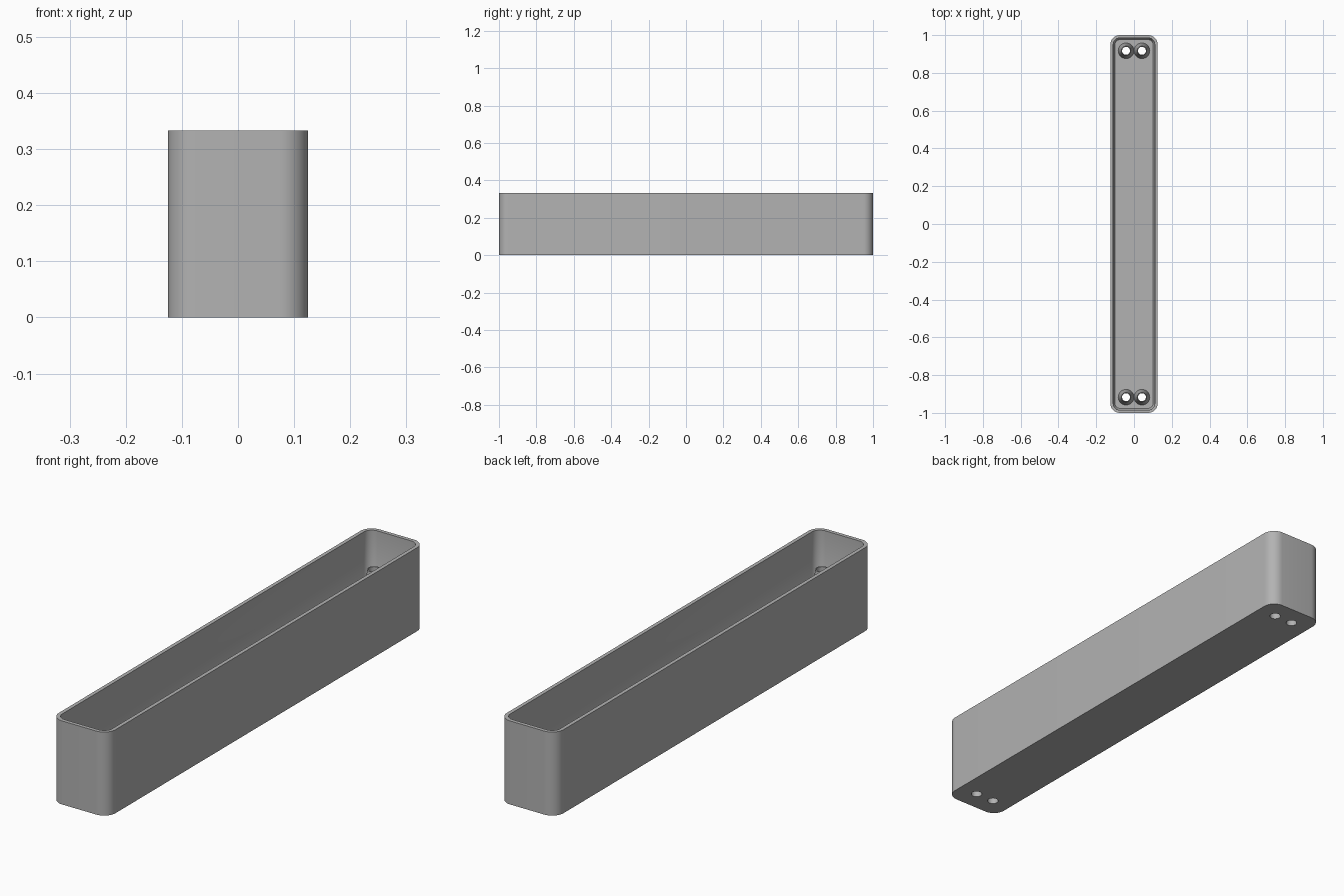
import bpy, bmesh, math

cube = bpy.data.objects.get("Cube")
if cube:
    bpy.data.objects.remove(cube, do_unlink=True)

HALF_X, HALF_Y, HEIGHT, RADIUS = 0.125, 1.0, 0.333, 0.05
FLOOR = 0.02
BORE, POST_X, POST_Y, POST_TOP = 0.021, 0.042, 0.917, 0.215

grey = bpy.data.materials.new("plain grey")
grey.use_nodes = True
colour = (0.45, 0.45, 0.45, 1)
grey.diffuse_color = colour
grey.node_tree.nodes["Principled BSDF"].inputs["Base Color"].default_value = colour


def rounded_loop(bm, inset, z, steps=10):
    """Ring of vertices around a rounded rectangle."""
    r = RADIUS - inset
    cx, cy = HALF_X - RADIUS, HALF_Y - RADIUS
    ring = []
    for q, (sx, sy) in enumerate([(1, 1), (-1, 1), (-1, -1), (1, -1)]):
        for i in range(steps + 1):
            a = (q + i / steps) * math.pi / 2
            ring.append(bm.verts.new((sx * cx + r * math.cos(a), sy * cy + r * math.sin(a), z)))
    return ring


def circle_loop(bm, x, y, r, z, steps=32):
    return [bm.verts.new((x + r * math.cos(2 * math.pi * i / steps),
                          y + r * math.sin(2 * math.pi * i / steps), z)) for i in range(steps)]


def bridge(bm, a, b):
    for i in range(len(a)):
        j = (i + 1) % len(a)
        bm.faces.new((a[i], a[j], b[j], b[i]))


def finish(bm, name):
    bmesh.ops.recalc_face_normals(bm, faces=bm.faces)
    mesh = bpy.data.meshes.new(name)
    bm.to_mesh(mesh)
    bm.free()
    mesh.materials.append(grey)
    obj = bpy.data.objects.new(name, mesh)
    bpy.context.collection.objects.link(obj)
    return obj


def smooth(obj):
    bpy.ops.object.select_all(action='DESELECT')
    obj.select_set(True)
    bpy.context.view_layer.objects.active = obj
    bpy.ops.object.shade_smooth_by_angle(angle=math.radians(35))


# Open tray with a thin wall and a small slope at the foot of the inner wall
bm = bmesh.new()
rings = [rounded_loop(bm, inset, z) for inset, z in
         [(0, 0), (0, HEIGHT), (0.015, HEIGHT), (0.017, FLOOR + 0.01), (0.024, FLOOR)]]
for a, b in zip(rings, rings[1:]):
    bridge(bm, a, b)
bm.faces.new(rings[0])
bm.faces.new(rings[-1])
tray = finish(bm, "tray")

# Cutter for the four floor holes
bm = bmesh.new()
centres = [(sx * POST_X, sy * POST_Y) for sx in (-1, 1) for sy in (-1, 1)]
for x, y in centres:
    low, high = circle_loop(bm, x, y, BORE, -0.05), circle_loop(bm, x, y, BORE, 0.1)
    bridge(bm, low, high)
    bm.faces.new(low)
    bm.faces.new(high)
cutter = finish(bm, "hole_cutter")
cutter.hide_render = True
cutter.hide_viewport = False
cut = tray.modifiers.new("holes", 'BOOLEAN')
cut.object = cutter
cut.operation = 'DIFFERENCE'
cut.solver = 'EXACT'
bpy.context.view_layer.objects.active = tray
bpy.ops.object.modifier_apply(modifier=cut.name)
bpy.data.objects.remove(cutter, do_unlink=True)
smooth(tray)

# Tapered hollow posts over the holes
for n, (x, y) in enumerate(centres):
    bm = bmesh.new()
    rings = [circle_loop(bm, x, y, r, z) for r, z in
             [(BORE, FLOOR), (0.0415, FLOOR), (0.025, POST_TOP), (BORE, POST_TOP)]]
    for i in range(len(rings)):
        bridge(bm, rings[i], rings[(i + 1) % len(rings)])
    smooth(finish(bm, "hollow_post_%d" % (n + 1)))
